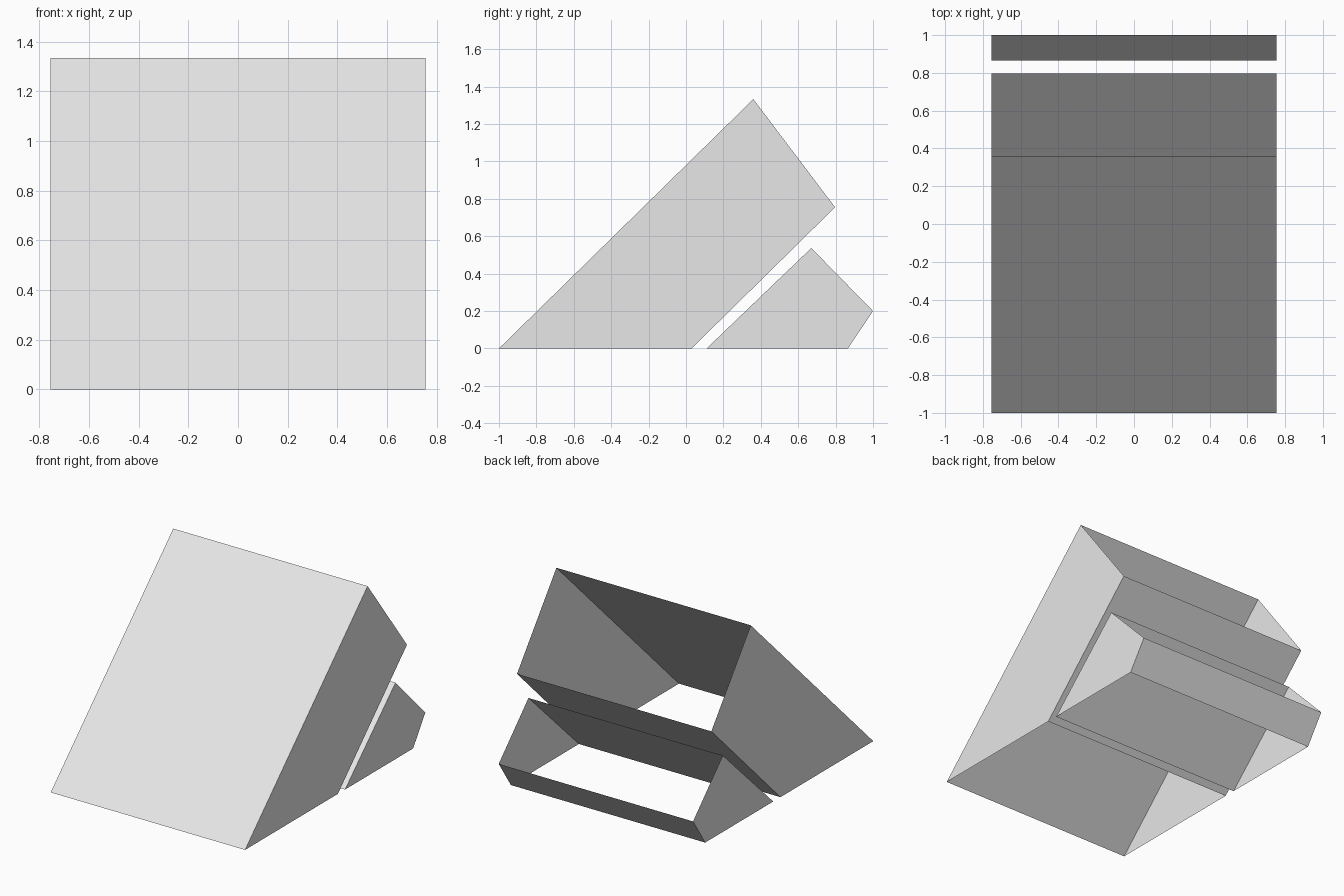
import bpy
import bmesh

cube = bpy.data.objects.get("Cube")
if cube:
    bpy.data.objects.remove(cube, do_unlink=True)

HALF_WIDTH = 0.755

# Single plain grey
grey = bpy.data.materials.new("light_grey")
grey.use_nodes = True
grey.diffuse_color = (0.8, 0.8, 0.8, 1)
grey.node_tree.nodes["Principled BSDF"].inputs["Base Color"].default_value = (0.8, 0.8, 0.8, 1)


def open_shell(name, profile, panels):
    """Thin shell: two profile-shaped sides joined by panels on the listed
    profile edges; the other edges stay open."""
    bm = bmesh.new()
    left, right = ([bm.verts.new((x, y, z)) for y, z in profile]
                   for x in (HALF_WIDTH, -HALF_WIDTH))
    bm.faces.new(left)
    bm.faces.new(right[::-1])
    for i in panels:
        j = (i + 1) % len(profile)
        bm.faces.new((left[j], left[i], right[i], right[j]))
    mesh = bpy.data.meshes.new(name)
    bm.to_mesh(mesh)
    bm.free()
    mesh.materials.append(grey)
    obj = bpy.data.objects.new(name, mesh)
    bpy.context.collection.objects.link(obj)


# Profiles run counter-clockwise in (y, z) from the front foot:
# edge 0 is the open base, 1 the rear panel, 2 the open mouth, 3 the front slope
open_shell("large_sloped_chute",
           [(-1, 0), (0.03, 0), (0.797, 0.755), (0.36, 1.333)], (1, 3))
open_shell("small_rear_chute",
           [(0.11, 0), (0.865, 0), (1, 0.2), (0.67, 0.537)], (1, 3))
